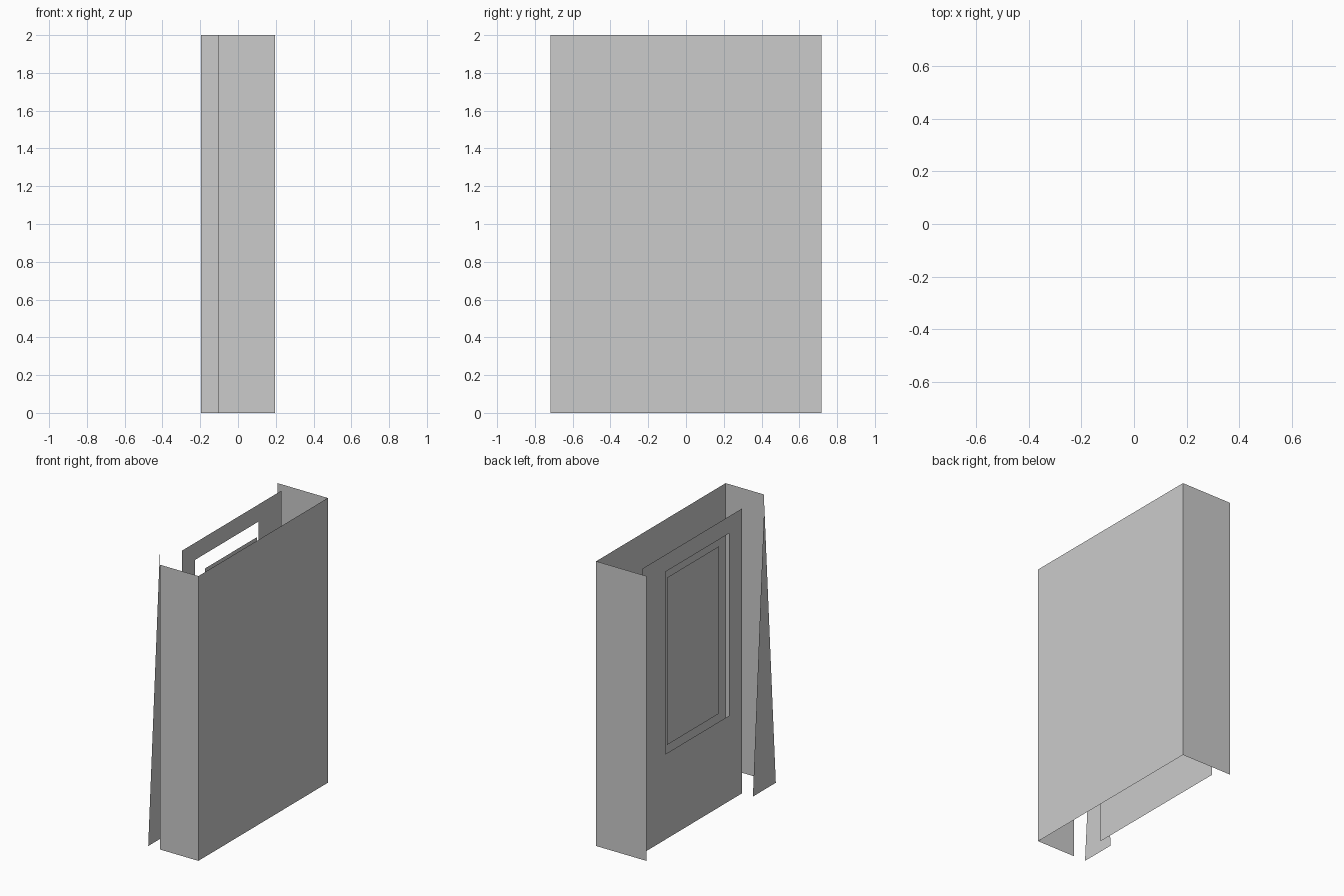
import bpy

if "Cube" in bpy.data.objects:
    bpy.data.objects.remove(bpy.data.objects["Cube"])


def sheet(name, verts, faces=None):
    """Single-sided flat sheet from corner points."""
    mesh = bpy.data.meshes.new(name)
    mesh.from_pydata(verts, [], faces or [tuple(range(len(verts)))])
    mesh.update()
    obj = bpy.data.objects.new(name, mesh)
    bpy.context.collection.objects.link(obj)
    return obj


def rect_x(x, y0, y1, z0, z1):
    """Corners of a rectangle facing -x."""
    return [(x, y1, z0), (x, y0, z0), (x, y0, z1), (x, y1, z1)][::-1]


def rect_y(y, x0, x1, z0, z1):
    return [(x0, y, z0), (x1, y, z0), (x1, y, z1), (x0, y, z1)]


X, Y, H = 0.195, 0.718, 2.0
PANEL_X = -0.11

# Outer shell: large back wall and two side walls of different depth
sheet("main_wall", rect_x(X, -Y, Y, 0, H)[::-1])
sheet("front_side_wall", rect_y(-Y, -0.105, X, 0, H))
sheet("rear_side_wall", rect_y(Y, -X, X, 0, H)[::-1])

# Inner panel with a window opening
outer = rect_x(PANEL_X, -0.464, 0.64, 0, H)
inner = rect_x(PANEL_X, -0.32, 0.383, 0.60, 1.88)
ring = [(i, (i + 1) % 4, (i + 1) % 4 + 4, i + 4) for i in range(4)]
sheet("window_panel", outer + inner, ring)

# Pane set slightly behind the opening
sheet("window_pane", rect_x(-0.076, -0.257, 0.317, 0.63, 1.805))

# Tapered upright fin beside the panel
sheet("tapered_fin", [(-X, -Y, 0), (-X, -0.59, H), (-X, -0.464, 0)])
